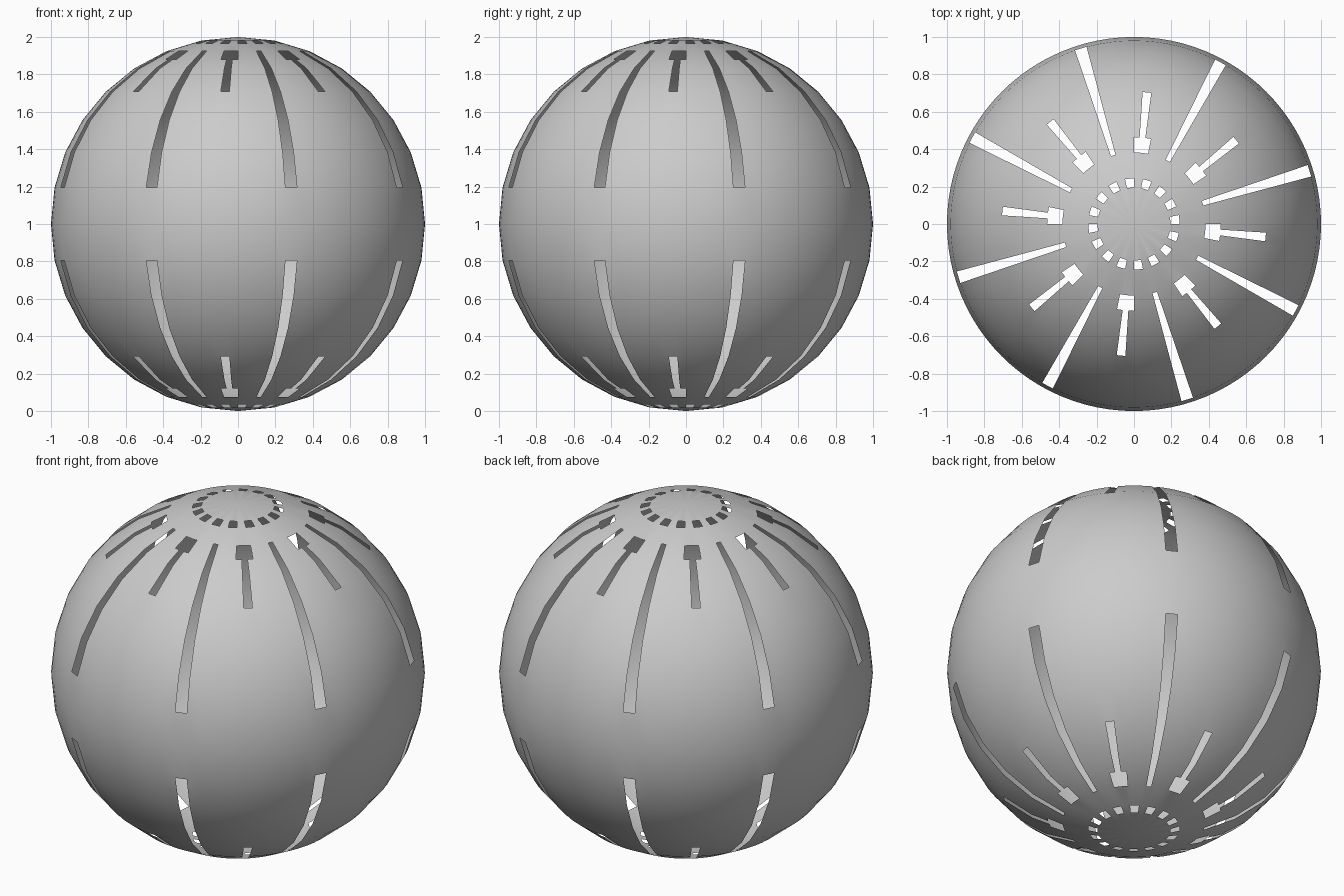
import bpy, bmesh, math

if "Cube" in bpy.data.objects:
    bpy.data.objects.remove(bpy.data.objects["Cube"])

SEG = 96                 # columns around the shell, 3.75 degrees each
STEP = math.pi / 16      # main rows, 11.25 degrees each


def ring_point(row):
    """Radius and height of a row; fractional rows lie on the straight chord."""
    k = math.floor(row)
    t = row - k
    a, b = k * STEP, (k + 1) * STEP
    r = math.sin(a) * (1 - t) + math.sin(b) * t
    h = math.cos(a) * (1 - t) + math.cos(b) * t
    return r, h


def is_open(col, row):
    """Cut pattern; row is the middle of the face measured from the nearest pole."""
    c = col % 12
    if 1 < row < 1.26:               # ring of small windows round the pole
        return col % 6 < 3
    if 2 < row < 7 and c == 4:       # long slots
        return True
    if 2 < row < 2.47:               # wide heads of the short slots
        return c in (9, 10, 11)
    return 2.4 < row < 4 and c == 10  # stems of the short slots


# Rows from the top pole to the bottom pole, mirrored at the equator
half = [1, 1.26, 2, 2.47, 3, 4, 5, 6, 7]
rows = half + [8] + [16 - r for r in reversed(half)]

bm = bmesh.new()
rings = []
for row in rows:
    r, h = ring_point(min(row, 16 - row))
    z = 1 + (h if row <= 8 else -h)
    rings.append([bm.verts.new((r * math.cos(2 * math.pi * i / SEG),
                                r * math.sin(2 * math.pi * i / SEG), z))
                  for i in range(SEG)])
top = bm.verts.new((0, 0, 2))
bottom = bm.verts.new((0, 0, 0))

# Shell wall with the slots left open
for n in range(len(rows) - 1):
    mid = (rows[n] + rows[n + 1]) / 2
    mid = min(mid, 16 - mid)
    for i in range(SEG):
        if is_open(i, mid):
            continue
        j = (i + 1) % SEG
        bm.faces.new((rings[n][i], rings[n + 1][i], rings[n + 1][j], rings[n][j]))

# Pole caps
for i in range(SEG):
    j = (i + 1) % SEG
    bm.faces.new((top, rings[0][i], rings[0][j]))
    bm.faces.new((bottom, rings[-1][j], rings[-1][i]))

for f in bm.faces:
    f.smooth = True
bmesh.ops.delete(bm, geom=[v for v in bm.verts if not v.link_faces], context='VERTS')

mesh = bpy.data.meshes.new("slotted_shell")
bm.to_mesh(mesh)
bm.free()

grey = bpy.data.materials.new("plain grey")
grey.diffuse_color = (0.6, 0.6, 0.6, 1)
grey.use_nodes = True
grey.node_tree.nodes["Principled BSDF"].inputs["Base Color"].default_value = grey.diffuse_color
mesh.materials.append(grey)
shell = bpy.data.objects.new("slotted_shell", mesh)
bpy.context.collection.objects.link(shell)
